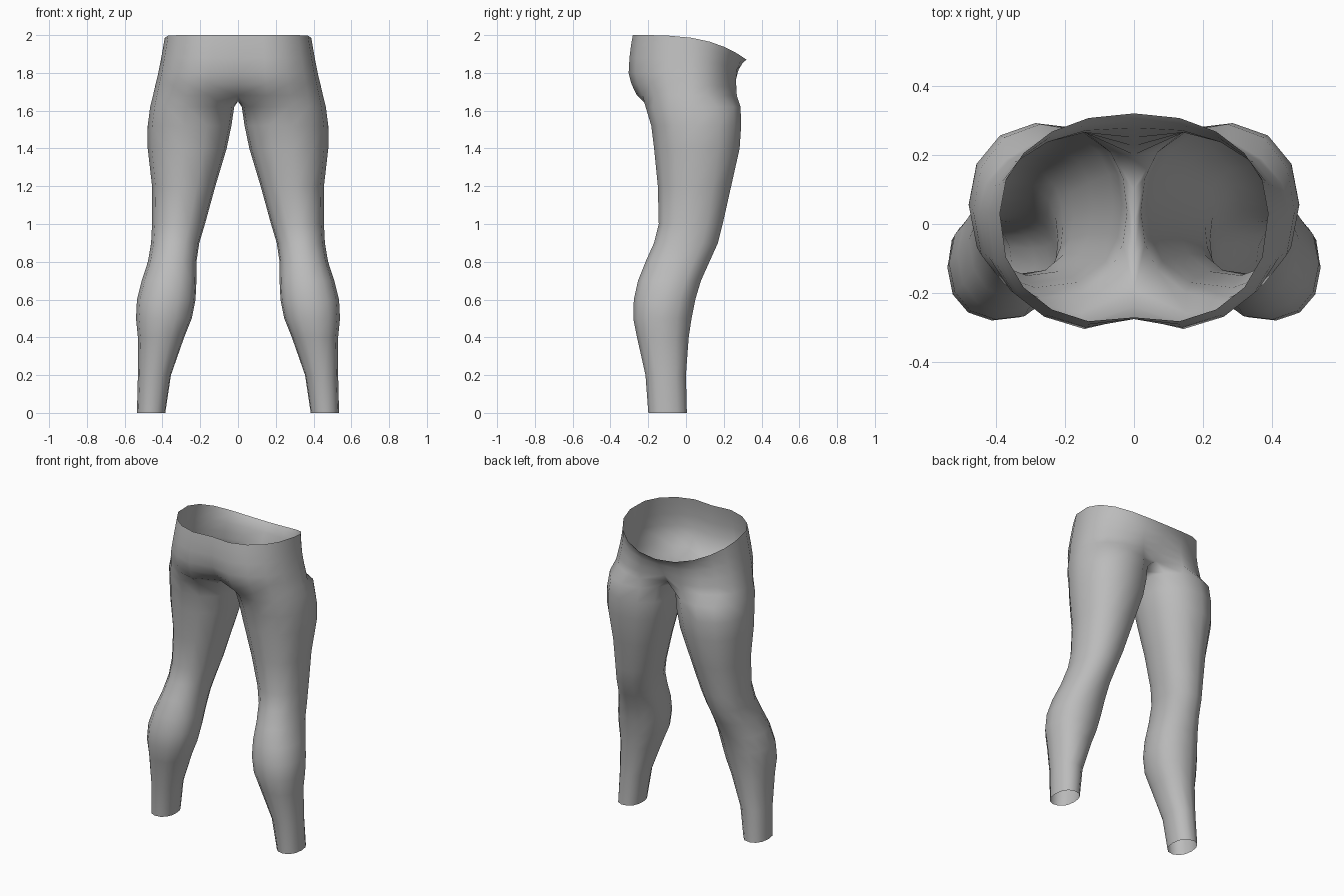
import bpy, bmesh
from math import cos, sin, radians, exp, copysign

cube = bpy.data.objects.get("Cube")
if cube:
    bpy.data.objects.remove(cube, do_unlink=True)

OUTER = 11   # ring points from the front, round the outside, to the back
INNER = 3    # ring points on the inner thigh
CROTCH_Z = 1.65


def power(value, exponent):
    return copysign(abs(value) ** exponent, value)


def leg_ring(z, inner, outer, front, back):
    """Rounded closed section of one leg."""
    cx, cy = (inner + outer) / 2, (front + back) / 2
    rx, ry = (outer - inner) / 2, (back - front) / 2
    angles = [-140 + 28 * i for i in range(OUTER)]
    angles += [160 + 20 * i for i in range(INNER)]
    return [(cx + rx * power(cos(radians(a)), 0.9),
             cy + ry * power(sin(radians(a)), 0.9), z) for a in angles]


def hip_ring(z, width, front, back, cleft, groin):
    """Half section of the hips, dented at the middle of the front and back."""
    points = []
    cy = 0.03
    for i in range(OUTER):
        a = radians(-90 + 180 * i / (OUTER - 1))
        x = width * power(cos(a), 0.92) if 0 < i < OUTER - 1 else 0
        reach = cy - front if a < 0 else back - cy
        y = cy + reach * power(sin(a), 0.82 if a < 0 else 0.95)
        dent = exp(-(x / 0.1) ** 2)
        y += cleft * dent if a < 0 else -groin * dent
        # the waist dips towards the back of the ring
        dip = 0.13 * max(0, (y + 0.3) / 0.62) ** 3.5
        points.append((x, y, z - dip * (z - 1.68) / 0.32))
    return points


# height, inner x, outer x, front y, back y
leg_sections = [
    (0.0, .385, .535, -.20, .005), (0.2, .355, .53, -.215, .0),
    (0.4, .285, .53, -.26, .015), (0.5, .245, .54, -.28, .03),
    (0.6, .225, .535, -.277, .05), (0.7, .22, .51, -.255, .08),
    (0.8, .22, .477, -.215, .125), (0.9, .205, .46, -.17, .17),
    (1.0, .175, .455, -.145, .195), (1.2, .12, .455, -.15, .24),
    (1.4, .06, .478, -.17, .285), (1.52, .035, .478, -.185, .293),
    (1.62, .02, .465, -.215, .29),
]
# height, half width, front y, back y, cleft depth, groin depth
hip_sections = [
    (1.68, .45, -.28, .29, .09, .09), (1.74, .437, -.31, .285, .07, .06),
    (1.8, .423, -.325, .28, .055, .03), (1.88, .408, -.32, .283, .045, .005),
    (1.95, .396, -.31, .30, .035, 0), (2.0, .388, -.30, .32, .03, 0),
]

bm = bmesh.new()


def add_ring(points):
    return [bm.verts.new(p) for p in points]


def bridge(low, high, count):
    for i in range(count):
        j = (i + 1) % len(low)
        bm.faces.new((low[i], low[j], high[j], high[i]))


# Leg tube, open at the ankle
total = OUTER + INNER
rings = [add_ring(leg_ring(*s)) for s in leg_sections]

# Crotch ring: first hip section closed by a strip on the centre line
hips = [hip_ring(*s) for s in hip_sections]
y_front, y_back = hips[0][0][1], hips[0][-1][1]
strip = [(0, y_back + (y_front - y_back) * (i + 1) / (INNER + 1), CROTCH_Z)
         for i in range(INNER)]
rings.append(add_ring(hips[0] + strip))
for low, high in zip(rings, rings[1:]):
    bridge(low, high, total)

# Hips, open at the waist
previous = rings[-1][:OUTER]
for section in hips[1:]:
    current = add_ring(section)
    bridge(previous, current, OUTER - 1)
    previous = current

for face in bm.faces:
    face.smooth = True
mesh = bpy.data.meshes.new("leggings")
bm.to_mesh(mesh)
bm.free()

leggings = bpy.data.objects.new("leggings", mesh)
bpy.context.collection.objects.link(leggings)
mirror = leggings.modifiers.new("other_side", 'MIRROR')
mirror.use_clip = True
mirror.merge_threshold = 0.001

grey = bpy.data.materials.new("plain grey")
grey.use_nodes = True
colour = (0.5, 0.5, 0.5, 1)
grey.diffuse_color = colour
grey.node_tree.nodes["Principled BSDF"].inputs["Base Color"].default_value = colour
mesh.materials.append(grey)
